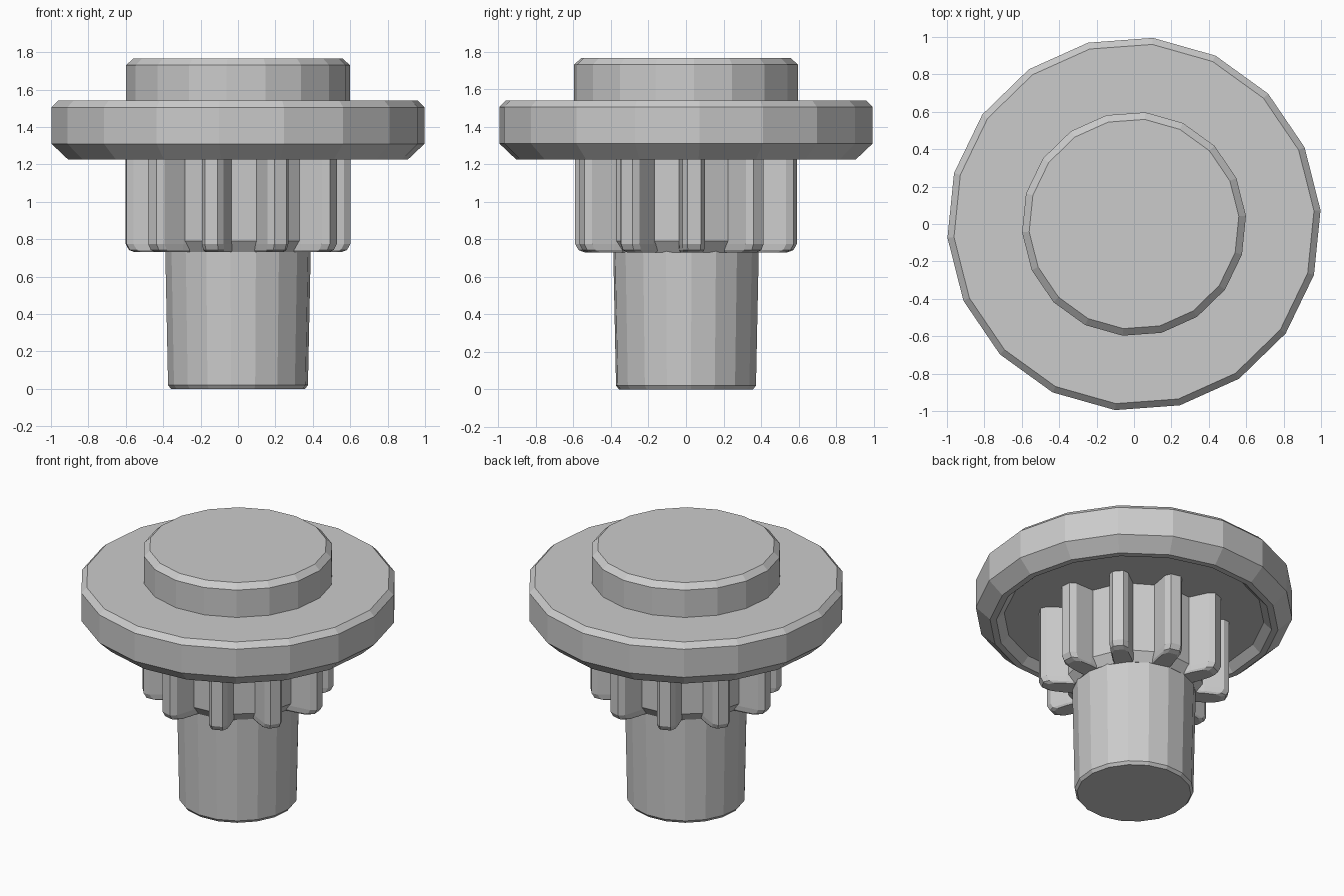
import bpy, bmesh, math

if "Cube" in bpy.data.objects:
    bpy.data.objects.remove(bpy.data.objects["Cube"])

PHASE = math.radians(4.2)


def mesh_object(name, bm):
    bmesh.ops.recalc_face_normals(bm, faces=bm.faces)
    me = bpy.data.meshes.new(name)
    bm.to_mesh(me)
    bm.free()
    ob = bpy.data.objects.new(name, me)
    bpy.context.collection.objects.link(ob)
    return ob


def loft(bm, rings):
    """Skin a stack of equally sized point rings and cap both ends."""
    vs = [[bm.verts.new(p) for p in ring] for ring in rings]
    n = len(vs[0])
    for a, b in zip(vs, vs[1:]):
        for i in range(n):
            j = (i + 1) % n
            bm.faces.new((a[i], a[j], b[j], b[i]))
    bm.faces.new(vs[0][::-1])
    bm.faces.new(vs[-1])


def turned(name, profile, sides=18):
    """Faceted turned part from (radius, z) pairs."""
    bm = bmesh.new()
    loft(bm, [[(r * math.cos(PHASE + math.tau * i / sides),
                r * math.sin(PHASE + math.tau * i / sides), z)
               for i in range(sides)] for r, z in profile])
    return mesh_object(name, bm)


# tapered shaft
turned("shaft", [(0.36, 0), (0.375, 0.02), (0.39, 0.74)])

# flange with chamfered rim and shallow recess underneath
turned("flange", [(0.82, 1.275), (0.87, 1.225), (0.91, 1.225), (1.0, 1.31),
                  (1.0, 1.505), (0.965, 1.54)])

# top boss
turned("boss", [(0.6, 1.53), (0.6, 1.73), (0.562, 1.765)])

# gear core
turned("gear_core", [(0.405, 0.73), (0.45, 0.79), (0.45, 1.28)], sides=10)

# ten gear teeth with rounded tips and undersides
bm = bmesh.new()
section = [(0.36, -0.068), (0.44, -0.068), (0.565, -0.06), (0.6, -0.035),
           (0.6, 0.035), (0.565, 0.06), (0.44, 0.068), (0.36, 0.068)]
for k in range(10):
    a = PHASE + math.tau * k / 10
    c, s = math.cos(a), math.sin(a)
    rings = []
    for z, inset, narrow in ((0.73, 0.05, 0.85), (0.742, 0.018, 0.95),
                             (0.775, 0, 1), (1.28, 0, 1)):
        ring = []
        for r, t in section:
            r -= inset if r > 0.5 else 0
            t *= narrow
            ring.append((r * c - t * s, r * s + t * c, z))
        rings.append(ring)
    loft(bm, rings)
mesh_object("gear_teeth", bm)
